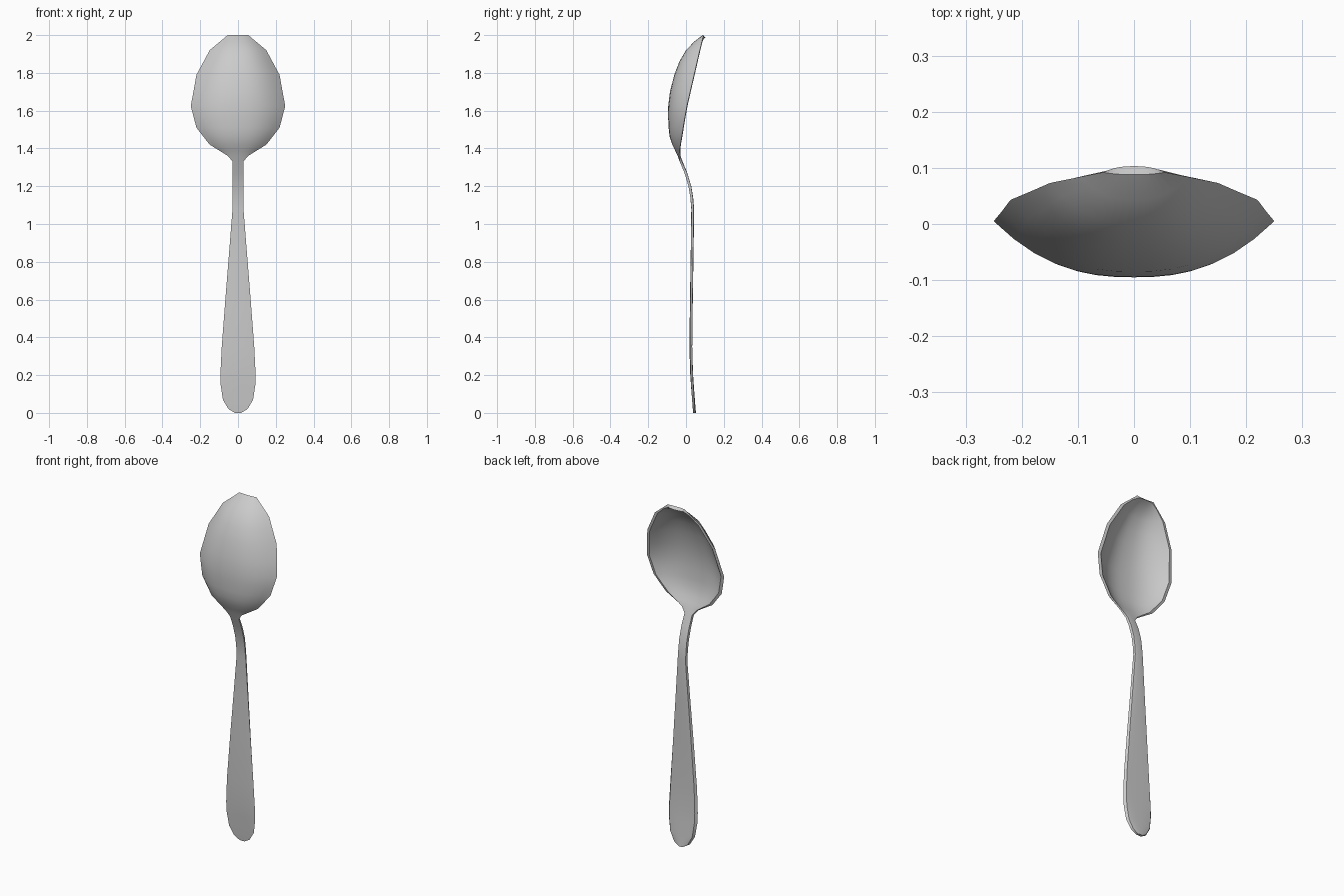
import bpy, bmesh

# Stations along the spoon: height, half width, edge y, centre y, edge thickness
handle = [
    (0.00, 0.016, 0.038, 0.038, 0.012),
    (0.02, 0.050, 0.036, 0.036, 0.012),
    (0.07, 0.080, 0.032, 0.032, 0.012),
    (0.15, 0.092, 0.027, 0.026, 0.012),
    (0.21, 0.093, 0.024, 0.022, 0.012),
    (0.35, 0.086, 0.021, 0.018, 0.012),
    (0.60, 0.067, 0.023, 0.021, 0.012),
    (0.85, 0.047, 0.026, 0.025, 0.012),
    (1.08, 0.029, 0.029, 0.028, 0.012),
    (1.14, 0.028, 0.023, 0.023, 0.013),
    (1.20, 0.028, 0.013, 0.013, 0.014),
    (1.27, 0.028, -0.008, -0.008, 0.014),
    (1.33, 0.028, -0.033, -0.033, 0.012),
]
bowl = [
    (1.36, 0.053, -0.038, -0.044, 0.008),
    (1.39, 0.101, -0.034, -0.058, 0.004),
    (1.42, 0.150, -0.030, -0.073, 0.003),
    (1.465, 0.185, -0.022, -0.087, 0.003),
    (1.51, 0.220, -0.015, -0.092, 0.003),
    (1.57, 0.236, -0.005, -0.095, 0.003),
    (1.625, 0.250, 0.005, -0.094, 0.003),
    (1.70, 0.236, 0.022, -0.085, 0.003),
    (1.79, 0.220, 0.043, -0.062, 0.003),
    (1.86, 0.182, 0.059, -0.035, 0.003),
    (1.92, 0.150, 0.073, 0.000, 0.003),
    (1.965, 0.096, 0.084, 0.043, 0.003),
    (2.00, 0.055, 0.092, 0.088, 0.003),
]
COLS = 14


def section(bm, z, w, edge, mid, t_edge):
    """Closed cross-section: outer (front) curve, then inset inner curve back."""
    us = [2 * i / COLS - 1 for i in range(COLS + 1)]
    inset = min(0.018, 0.12 * w)
    z_in = z - 0.014 if z > 1.99 else z
    ring = []
    for u in us:
        k = 1 - abs(u) ** 2.5
        ring.append(bm.verts.new((w * u, edge + (mid - edge) * k, z)))
    for u in reversed(us):
        k = 1 - abs(u) ** 2.5
        t = t_edge + (0.015 - t_edge) * k
        ring.append(bm.verts.new(((w - inset) * u, edge + (mid - edge) * k + t, z_in)))
    return ring


# Spoon: one skin lofted through handle, neck and bowl
bm = bmesh.new()
rings = [section(bm, *s) for s in handle + bowl]
n = len(rings[0])
for a, b in zip(rings, rings[1:]):
    for i in range(n):
        j = (i + 1) % n
        bm.faces.new((a[i], a[j], b[j], b[i]))

# End caps as strips between outer and inner curves
for r in (rings[0], rings[-1]):
    for i in range(COLS):
        bm.faces.new((r[i], r[i + 1], r[n - 2 - i], r[n - 1 - i]))
bmesh.ops.recalc_face_normals(bm, faces=bm.faces)

mesh = bpy.data.meshes.new("spoon")
bm.to_mesh(mesh)
bm.free()
spoon = bpy.data.objects.new("spoon", mesh)
bpy.context.collection.objects.link(spoon)

# Smooth metal with crisp rim
bpy.context.view_layer.objects.active = spoon
spoon.select_set(True)
bpy.ops.object.shade_smooth_by_angle(angle=0.7)
